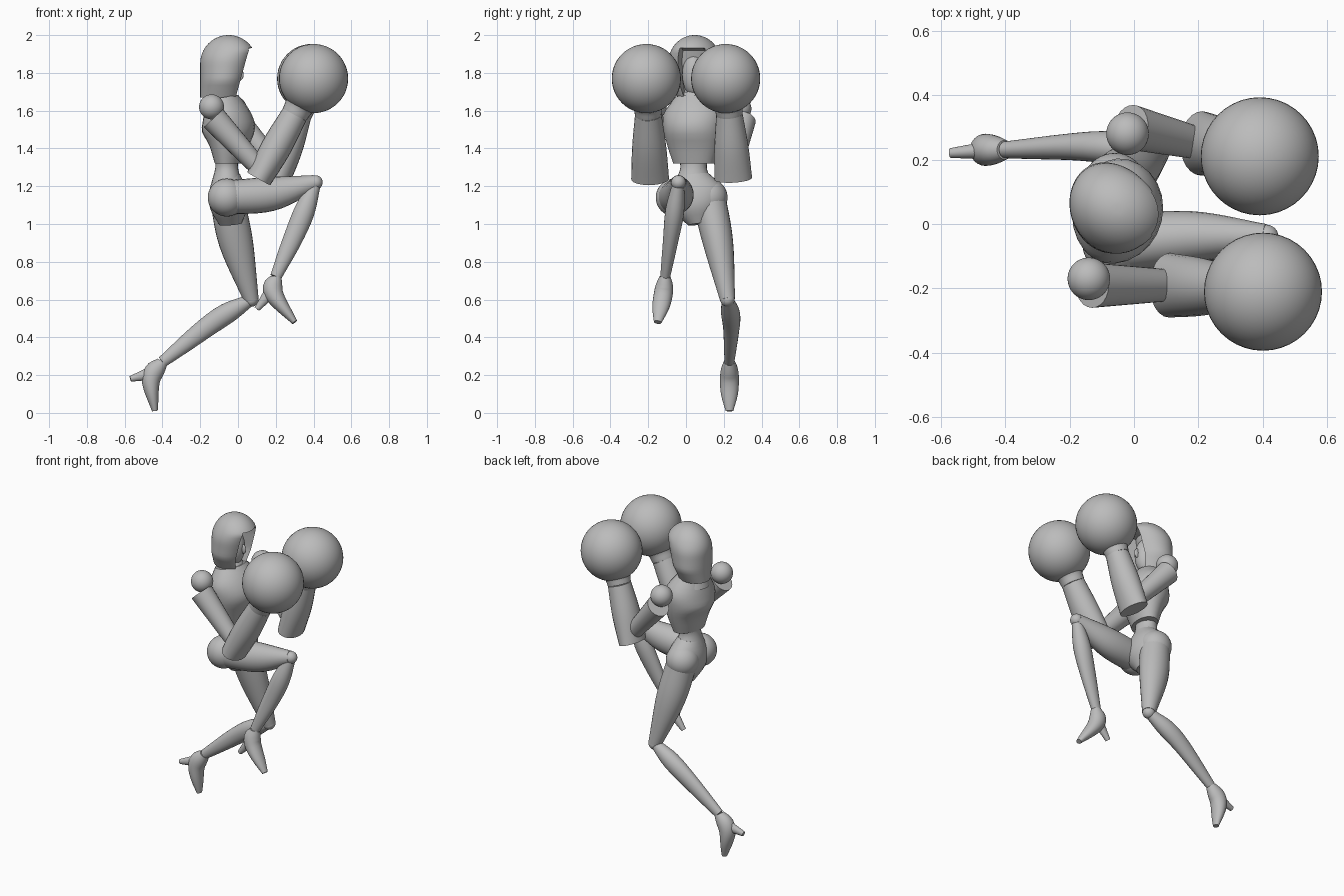
import bpy, bmesh, math
from mathutils import Vector

old = bpy.data.objects.get("Cube")
if old:
    bpy.data.objects.remove(old)

shade = (0.5, 0.5, 0.5, 1)
grey = bpy.data.materials.new("plain grey")
grey.use_nodes = True
grey.diffuse_color = shade
grey.node_tree.nodes["Principled BSDF"].inputs["Base Color"].default_value = shade


def at(x, y, z):
    return Vector((x, y, z))


def finish(name, bm):
    bmesh.ops.recalc_face_normals(bm, faces=bm.faces)
    mesh = bpy.data.meshes.new(name)
    bm.to_mesh(mesh)
    bm.free()
    part = bpy.data.objects.new(name, mesh)
    bpy.context.collection.objects.link(part)
    mesh.materials.append(grey)
    bpy.ops.object.select_all(action='DESELECT')
    part.select_set(True)
    bpy.context.view_layer.objects.active = part
    bpy.ops.object.shade_smooth_by_angle(angle=math.radians(40))


def skin(name, rings):
    """Bridge neighbouring rings of points and cap both ends."""
    bm = bmesh.new()
    loops = [[bm.verts.new(point) for point in ring] for ring in rings]
    for low, high in zip(loops, loops[1:]):
        for i in range(len(low)):
            bm.faces.new((low[i - 1], low[i], high[i], high[i - 1]))
    bm.faces.new(loops[0])
    bm.faces.new(loops[-1])
    finish(name, bm)


def along(values, t):
    """Smooth curve through evenly spaced values, numbers or points."""
    last = len(values) - 1
    i = min(int(t * last), last - 1)
    f = t * last - i
    a, b = values[i], values[i + 1]
    slope_a = (b - values[i - 1]) / 2 if i > 0 else b - a
    slope_b = (values[i + 2] - a) / 2 if i + 2 <= last else b - a
    ease = f * f * (3 - 2 * f)
    return (a + (b - a) * ease + slope_a * (f * (1 - f) ** 2)
            - slope_b * (f * f * (1 - f)))


def tube(name, path, widths, depths, side=at(0, 1, 0), steps=12, sides=24):
    """Oval tube along a path; width runs along the side direction."""
    rings = []
    for step in range(steps + 1):
        t = step / steps
        centre = along(path, t)
        ahead = along(path, min(t + 0.01, 1)) - along(path, max(t - 0.01, 0))
        ahead.normalize()
        across = (side - ahead * side.dot(ahead)).normalized()
        width = across * along(widths, t)
        depth = ahead.cross(across) * along(depths, t)
        angles = [math.tau * k / sides for k in range(sides)]
        rings.append([centre + width * math.cos(a) + depth * math.sin(a) for a in angles])
    skin(name, rings)


def ball(name, centre, size):
    bm = bmesh.new()
    bmesh.ops.create_uvsphere(bm, u_segments=40, v_segments=24, radius=1)
    bmesh.ops.scale(bm, vec=size, verts=bm.verts)
    bmesh.ops.translate(bm, vec=centre, verts=bm.verts)
    finish(name, bm)


def round_ball(name, centre, radius):
    ball(name, centre, at(radius, radius, radius))


# Hood: domed cowl, sliced off by a slanting front and hollowed around the face
def hood(bottom, shoulder, top, steps=24, sides=64):
    rings = []
    for step in range(steps):
        z = bottom + (top - bottom) * math.sin(math.pi / 2 * step / steps)
        rise = max(0, (z - shoulder) / (top - shoulder))
        dome = math.sqrt(1 - rise * rise)
        half = 0.14 * dome - 0.5 * max(0, 1.76 - z)
        back = -0.05 - 0.15 * dome
        front = min(-0.05 + 0.15 * dome, 0.08 - 0.3 * (1.92 - z))
        ring = []
        for k in range(sides):
            angle = math.tau * k / sides
            x = (front + back) / 2 + (front - back) / 2 * math.cos(angle)
            y = half * math.sin(angle)
            if math.cos(angle) > 0 and abs(y) < half / 2 and z < 1.92:
                x -= 0.09
            ring.append(at(x, 0.04 + y - x / 8, z))
        rings.append(ring)
    skin("hood", rings)


hood(bottom=1.67, shoulder=1.85, top=2)
ball("face", at(-0.05, 0.04, 1.79), at(0.06, 0.06, 0.11))
ball("nose", at(0.01, 0.04, 1.79), at(0.02, 0.01, 0.03))

# Body, with the chest turned slightly to its right
turned = at(0.25, 1, 0)
tube("neck", [at(-0.08, 0.04, 1.6), at(-0.08, 0.04, 1.75)], [0.06, 0.05], [0.06, 0.05])
tube("collar", [at(-0.08, 0.04, 1.63), at(-0.09, 0.04, 1.69)], [0.1, 0.07], [0.1, 0.07])
tube("chest", [at(-0.05, 0.04, 1.32), at(-0.05, 0.04, 1.5), at(-0.08, 0.04, 1.67)],
     [0.11, 0.14, 0.16, 0.16, 0.1], [0.07, 0.1, 0.14, 0.12, 0.08], turned)
tube("waist", [at(-0.06, 0.04, 1.38), at(-0.06, 0.04, 1.22)],
     [0.09, 0.07, 0.1], [0.06, 0.06, 0.08])
tube("pelvis", [at(-0.06, 0.04, 1.26), at(-0.04, 0.07, 1)],
     [0.08, 0.15, 0.13, 0.06], [0.07, 0.1, 0.1, 0.06])


# Arms: shoulder ball, sleeve, broad glove cuff and round fist
def arm(name, outward, shoulder, elbow, wrist, fist):
    sleeve = shoulder + at(0.01, 0.02 * outward, -0.06)
    cuff = elbow + at(0.01, 0, -0.07)
    round_ball(name + "_shoulder", shoulder, 0.066)
    tube(name + "_upper_arm", [sleeve, elbow], [0.07, 0.05], [0.07, 0.05])
    tube(name + "_forearm", [cuff, wrist], [0.1, 0.09, 0.07], [0.07, 0.08, 0.07])
    tube(name + "_wrist", [wrist, wrist.lerp(fist, 0.5)], [0.07, 0.08, 0.12], [0.07, 0.08, 0.12])
    round_ball(name + "_fist", fist, 0.183)


arm("right", -1, shoulder=at(-0.14, -0.17, 1.62), elbow=at(0.1, -0.19, 1.31),
    wrist=at(0.3, -0.2, 1.58), fist=at(0.4, -0.21, 1.77))
arm("left", 1, shoulder=at(-0.02, 0.28, 1.61), elbow=at(0.2, 0.25, 1.31),
    wrist=at(0.32, 0.23, 1.58), fist=at(0.39, 0.21, 1.77))


# Legs: hip ball, tapering thigh and calf, and a heeled shoe
def leg(name, hip, thigh, knee, calf, ankle, instep, toe, heel):
    round_ball(name + "_hip", hip, 0.1)
    tube(name + "_thigh", [hip, thigh, knee], [0.09, 0.08, 0.04], [0.09, 0.09, 0.04])
    round_ball(name + "_knee", knee, 0.038)
    tube(name + "_shin", [knee, calf, ankle], [0.03, 0.05, 0.04, 0.026], [0.03, 0.055, 0.05, 0.03])
    tube(name + "_shoe", [ankle, instep, toe],
         [0.03, 0.045, 0.05, 0.045, 0.02], [0.03, 0.05, 0.05, 0.035, 0.015])
    tube(name + "_heel", [ankle.lerp(instep, 0.6), heel], [0.03, 0.015], [0.04, 0.015])


leg("right", hip=at(-0.06, -0.06, 1.14), thigh=at(0.18, -0.04, 1.16), knee=at(0.41, -0.04, 1.22),
    calf=at(0.32, -0.07, 0.99), ankle=at(0.2, -0.11, 0.72),
    instep=at(0.19, -0.12, 0.63), toe=at(0.3, -0.15, 0.48), heel=at(0.1, -0.12, 0.55))
leg("left", hip=at(-0.06, 0.12, 1.14), thigh=at(-0.01, 0.17, 0.9), knee=at(0.07, 0.22, 0.6),
    calf=at(-0.13, 0.24, 0.48), ankle=at(-0.4, 0.23, 0.27),
    instep=at(-0.46, 0.23, 0.18), toe=at(-0.44, 0.23, 0.01), heel=at(-0.57, 0.22, 0.18))
